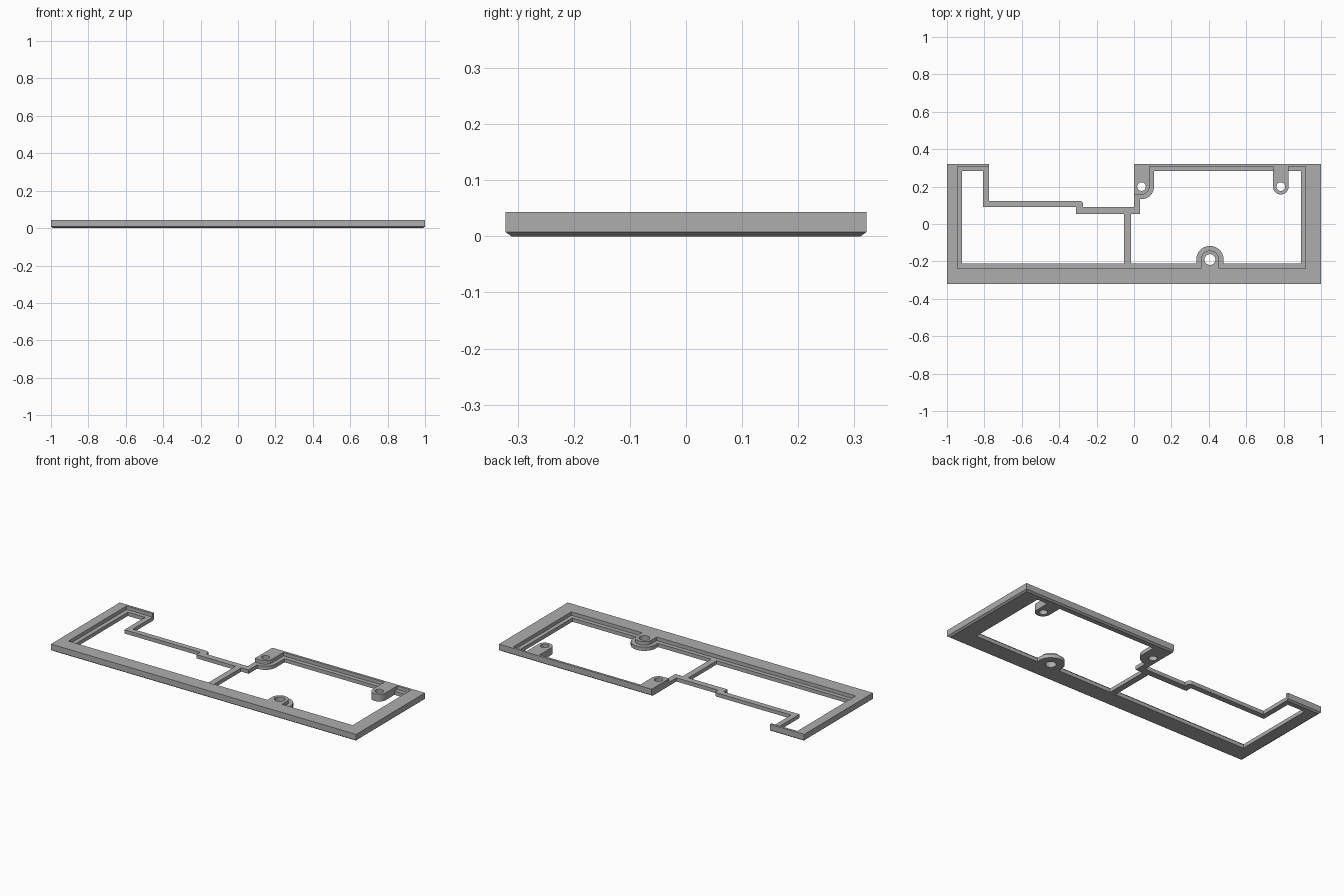
import bpy
import bmesh
from math import cos, sin, radians

cube = bpy.data.objects.get("Cube")
if cube:
    bpy.data.objects.remove(cube, do_unlink=True)

W, D, H = 1.0, 0.322, 0.043      # half width, half depth, full height
LEDGE, CHAMFER = 0.022, 0.008    # ledge height, chamfer height

grey = bpy.data.materials.new("plain grey")
grey.use_nodes = True
grey.diffuse_color = (0.42, 0.42, 0.42, 1)
grey.node_tree.nodes["Principled BSDF"].inputs["Base Color"].default_value = grey.diffuse_color


def arc(centre, r, start, end, steps=16):
    angles = [radians(start + (end - start) * i / steps) for i in range(steps + 1)]
    return [(centre[0] + r * cos(a), centre[1] + r * sin(a)) for a in angles]


def clamp(v, limit):
    return max(-limit, min(limit, v))


def make_plate(name, loops, z0, z1, chamfer=0):
    """Extrude an outline with holes; chamfer the outer rectangle's bottom edge."""
    bm = bmesh.new()
    levels = [z0, z0 + chamfer, z1] if chamfer else [z0, z1]
    caps = {z0: [], z1: []}
    for loop in loops:
        rings = []
        for z in levels:
            inset = 0.011 if chamfer and z == z0 else 0
            rings.append([bm.verts.new((clamp(x, W - inset), clamp(y, D - inset), z))
                          for x, y in loop])
        n = len(loop)
        for low, high in zip(rings, rings[1:]):
            for i in range(n):
                j = (i + 1) % n
                bm.faces.new((low[i], low[j], high[j], high[i]))
        for z, ring in ((z0, rings[0]), (z1, rings[-1])):
            caps[z] += [bm.edges.get((ring[i], ring[(i + 1) % n])) for i in range(n)]
    for edges in caps.values():
        bmesh.ops.triangle_fill(bm, edges=edges, use_beauty=True)
    bmesh.ops.recalc_face_normals(bm, faces=bm.faces)
    mesh = bpy.data.meshes.new(name)
    bm.to_mesh(mesh)
    bm.free()
    mesh.materials.append(grey)
    ob = bpy.data.objects.new(name, mesh)
    bpy.context.collection.objects.link(ob)
    return ob


# Screw boss centres and their holes
front, back, tab = (0.406, -0.19), (0.04, 0.2), (0.785, 0.2)
holes = [arc(c, r, 0, 345, 23) for c, r in ((front, 0.029), (back, 0.023), (tab, 0.023))]

# Lower frame: outer outline with the stepped back bar
outer = [(-W, -D), (W, -D), (W, D), (0, D), (0, 0.09), (-0.272, 0.09)]
outer += arc((-0.29, 0.105), 0.018, 0, 90, 6)
outer += [(-0.775, 0.123), (-0.775, D), (-W, D)]

left_opening = [(-0.92, -0.212), (-0.053, -0.212), (-0.053, 0.053), (-0.31, 0.053),
                (-0.31, 0.09), (-0.807, 0.09), (-0.807, 0.283), (-0.92, 0.283)]

right_opening = [(-0.016, -0.212), (front[0] - 0.073, -0.212)]
right_opening += arc(front, 0.073, 180, 0)
right_opening += [(front[0] + 0.073, -0.212), (0.893, -0.212), (0.893, 0.283),
                  (tab[0] + 0.042, 0.283)]
right_opening += arc(tab, 0.042, 0, -180)
right_opening += [(tab[0] - 0.042, 0.283), (back[0] + 0.067, 0.283)]
right_opening += arc(back, 0.067, 0, -90)
right_opening += [(0.033, 0.133), (0.033, 0.053), (-0.016, 0.053)]

make_plate("lower_frame", [outer, left_opening, right_opening] + holes, 0, LEDGE, CHAMFER)

# Upper rim: wide border, thin back walls and raised bosses
rim = [(-W, D), (-W, -D), (W, -D), (W, D), (0, D), (0, 0.157)]
rim += arc(back, 0.043, -90, 0)
rim += [(back[0] + 0.043, 0.308), (tab[0] - 0.042, 0.308)]
rim += arc(tab, 0.042, -180, 0)
rim += [(tab[0] + 0.042, 0.308), (0.917, 0.308), (0.917, -0.237), (front[0] + 0.048, -0.237)]
rim += arc(front, 0.048, 0, 180)
rim += [(front[0] - 0.048, -0.237), (-0.945, -0.237), (-0.945, 0.308),
        (-0.775, 0.308), (-0.775, D)]

make_plate("upper_rim", [rim] + holes, LEDGE, H)
